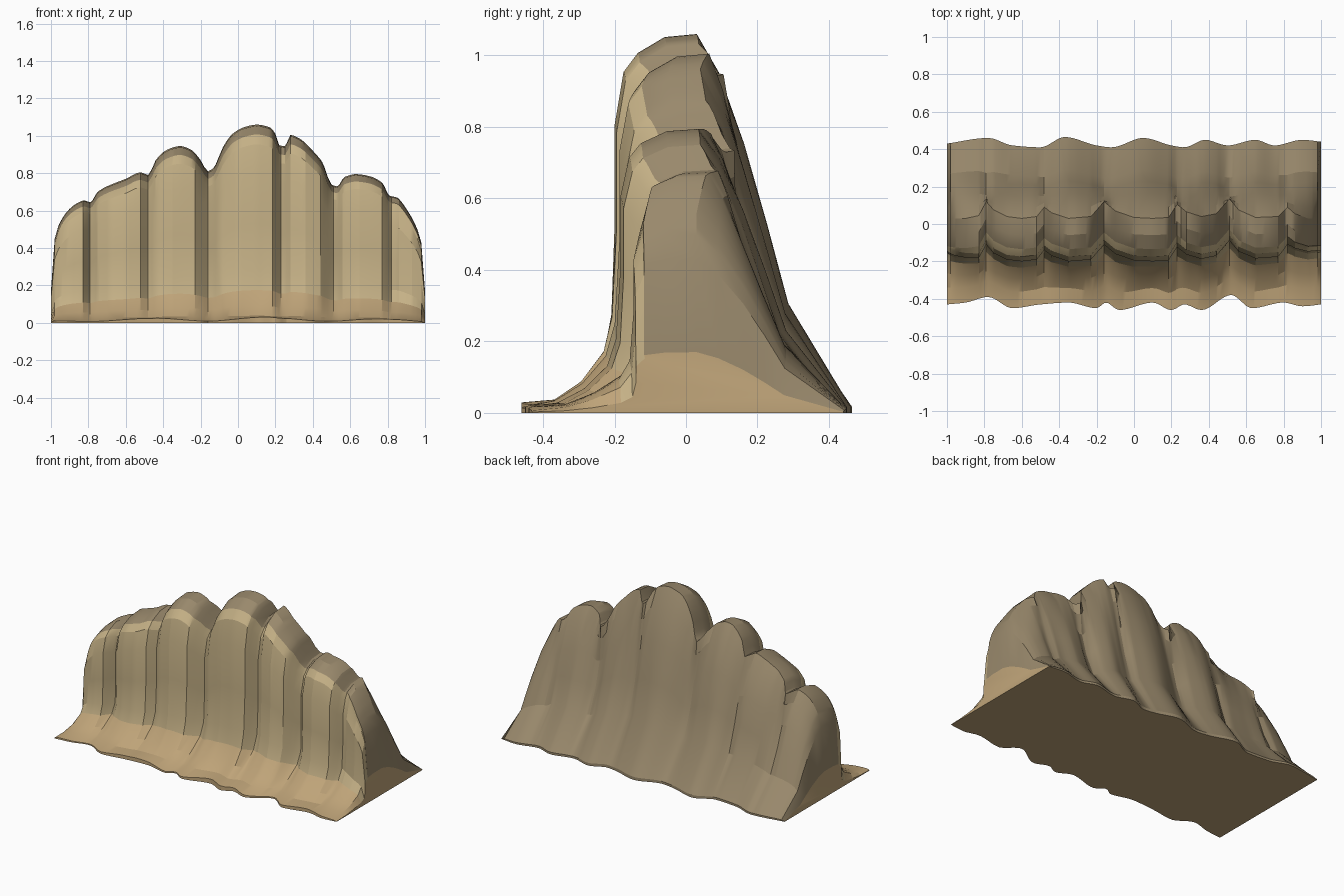
import bpy, bmesh, math

if "Cube" in bpy.data.objects:
    bpy.data.objects.remove(bpy.data.objects["Cube"])

# Ridge height along x
RIDGE = [(-1, .17), (-.98, .45), (-.95, .54), (-.9, .61), (-.85, .645), (-.82, .655), (-.79, .645),
         (-.75, .70), (-.7, .73), (-.6, .77), (-.52, .805), (-.48, .79), (-.44, .87), (-.38, .925),
         (-.31, .945), (-.25, .925), (-.2, .87), (-.16, .81), (-.13, .83), (-.08, .94), (-.03, 1.01),
         (.03, 1.045), (.1, 1.06), (.17, 1.045), (.2, 1.01), (.22, .95), (.25, .945), (.28, 1.005),
         (.33, .985), (.4, .92), (.45, .86), (.5, .74), (.53, .73), (.57, .78), (.63, .795),
         (.7, .785), (.77, .75), (.81, .68), (.85, .67), (.9, .61), (.95, .52), (.98, .43), (1, .17)]
# Backward set of the rock wall: steep on the left of each crevice, gradual on the right
CREVICE = [(-1, 0), (-.9, 0), (-.83, .015), (-.79, .09), (-.75, .045), (-.68, .01),
           (-.6, 0), (-.52, .01), (-.48, .06), (-.44, .03), (-.35, 0), (-.23, .01), (-.16, .09),
           (-.1, .04), (0, .005), (.1, 0), (.185, .005), (.23, .075), (.28, .035), (.36, .01),
           (.44, .025), (.51, .105), (.56, .045), (.65, .005), (.77, .01), (.82, .06), (.86, .025),
           (.93, 0), (1, 0)]
# Extra set-back of the front face only, towards both ends
SETBACK = [(-1, .055), (-.97, .035), (-.9, .02), (-.8, 0), (0, 0), (.77, .015), (.86, .045), (.95, .055), (1, .06)]
# Wavy ground outline, front and back
TOE = [(-1, -.43), (-.9, -.42), (-.78, -.39), (-.65, -.45), (-.5, -.43), (-.35, -.42), (-.2, -.45),
       (-.15, -.42), (-.08, -.46), (.1, -.42), (.2, -.46), (.27, -.43), (.36, -.46), (.52, -.38),
       (.63, -.45), (.8, -.42), (.9, -.44), (1, -.43)]
HEEL = [(-1, .43), (-.78, .46), (-.65, .42), (-.5, .41), (-.37, .465), (-.2, .42), (-.12, .41),
        (.05, .46), (.2, .42), (.27, .41), (.38, .45), (.5, .42), (.65, .45), (.75, .42), (.9, .45), (1, .44)]
# Cross-section: y, height fraction, crevice weight, toe weight, heel weight
SECTION = [(-.43, 0, 0, 1, 0), (-.43, .02, 0, 1, 0), (-.35, .036, .2, .7, 0), (-.285, .085, .4, .4, 0),
           (-.23, .165, .8, .2, 0), (-.21, .26, 1, .1, 0), (-.2, .5, 1, 0, 0), (-.2, .76, 1, 0, 0),
           (-.175, .9, 1, 0, 0), (-.135, .95, 1, 0, 0), (-.06, .992, 1, 0, 0), (.03, 1, 1, 0, 0),
           (.09, .9, .45, 0, .1), (.16, .71, -.1, 0, .2), (.22, .5, -.25, 0, .4), (.275, .29, -.15, 0, .6),
           (.44, .018, 0, 0, 1), (.44, 0, 0, 0, 1)]


def at(table, x, smooth=True):
    """Monotone cubic (or linear) interpolation of a table."""
    n = len(table)
    i = max(k for k in range(n - 1) if table[k][0] <= x + 1e-9)
    (x0, v0), (x1, v1) = table[i], table[i + 1]
    h = x1 - x0
    t = (x - x0) / h
    if not smooth:
        return v0 + (v1 - v0) * t

    def slope(k):
        if k == 0 or k == n - 1:
            return (v1 - v0) / h
        a = (table[k][1] - table[k - 1][1]) / (table[k][0] - table[k - 1][0])
        b = (table[k + 1][1] - table[k][1]) / (table[k + 1][0] - table[k][0])
        return 0 if a * b <= 0 else 2 * a * b / (a + b)
    m0, m1 = slope(i), slope(i + 1)
    return ((2*t**3 - 3*t*t + 1) * v0 + (t**3 - 2*t*t + t) * h * m0
            + (3*t*t - 2*t**3) * v1 + (t**3 - t*t) * h * m1)


def material(name, color):
    m = bpy.data.materials.new(name)
    m.diffuse_color = (*color, 1)
    m.use_nodes = True
    m.node_tree.nodes["Principled BSDF"].inputs["Base Color"].default_value = m.diffuse_color
    return m


# Loft the sections along x
stations = sorted({round(-1 + .02 * i, 3) for i in range(101)} | {p[0] for p in RIDGE + CREVICE})
bm = bmesh.new()
rings = []
for x in stations:
    h, c, s = at(RIDGE, x), at(CREVICE, x, False), at(SETBACK, x)
    toe, heel = at(TOE, x) + .43, at(HEEL, x) - .44
    ring = []
    for j, (y, f, wc, wt, wh) in enumerate(SECTION):
        front = s * wc if j < 9 else s * .3 if j == 9 else 0
        # the front lip rises and falls gently
        lip = 1 + .45 * math.cos(10 * (x - .15)) if j == 1 else 1
        ring.append(bm.verts.new((x, y + c * wc + front + toe * wt + heel * wh, f * h * lip)))
    rings.append(ring)
n = len(SECTION)
for a, b in zip(rings, rings[1:]):
    for j in range(n):
        k = (j + 1) % n
        f = bm.faces.new((a[j], a[k], b[k], b[j]))
        # dirt foot, pale front wall, darker top and back
        f.material_index = 1 if j < 4 or j == n - 1 else 2 if j >= 9 else 0
for ring in (rings[0], rings[-1]):
    bm.faces.new(ring).material_index = 1
bmesh.ops.recalc_face_normals(bm, faces=bm.faces)
mesh = bpy.data.meshes.new("cliff")
bm.to_mesh(mesh)
bm.free()
mesh.materials.append(material("rock", (.56, .44, .24)))
mesh.materials.append(material("dirt", (.52, .37, .19)))
mesh.materials.append(material("weathered_rock", (.32, .25, .15)))
cliff = bpy.data.objects.new("cliff", mesh)
bpy.context.collection.objects.link(cliff)
bpy.context.view_layer.objects.active = cliff
cliff.select_set(True)
bpy.ops.object.shade_smooth_by_angle(angle=math.radians(20))
